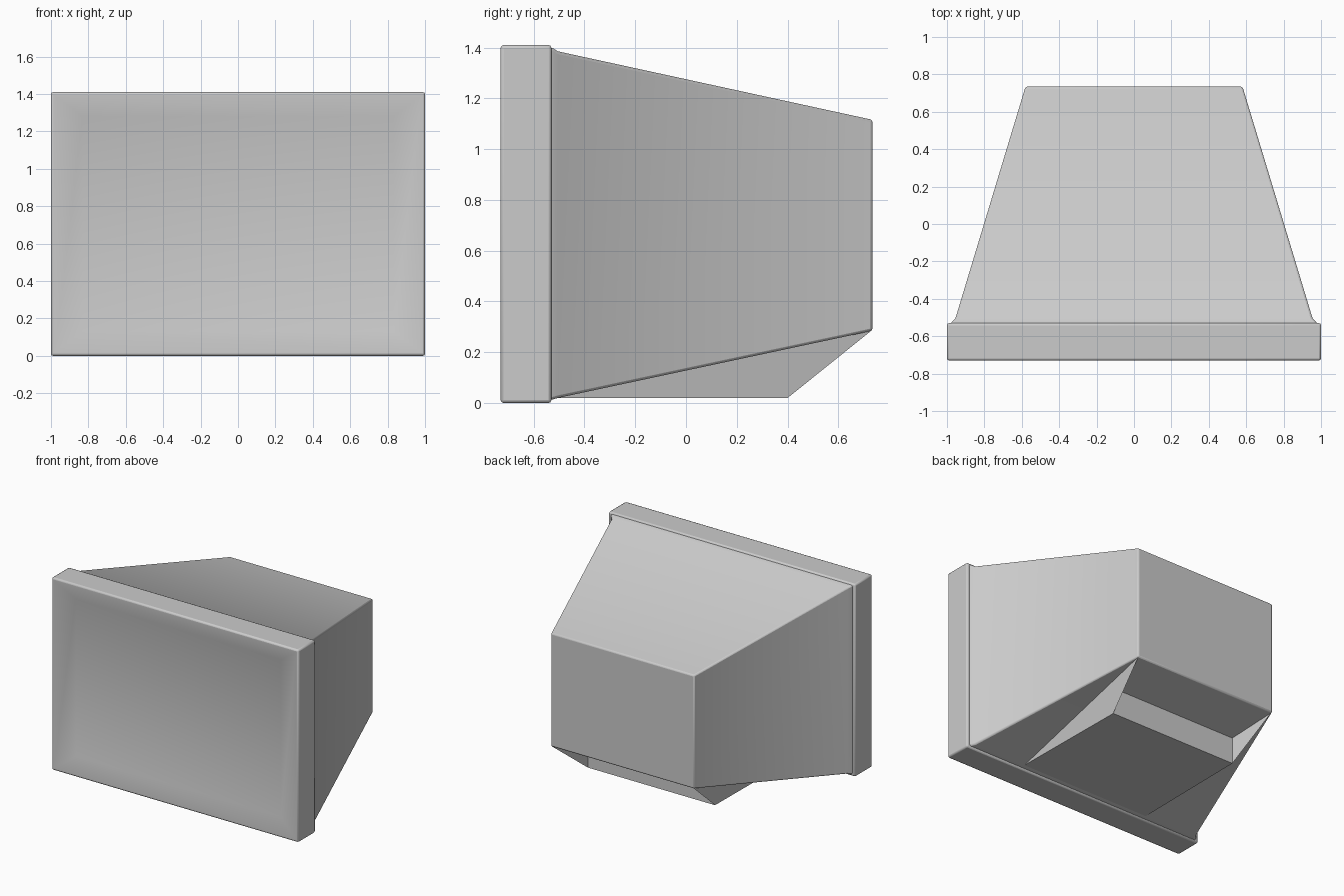
import bpy
import bmesh
from math import radians

if "Cube" in bpy.data.objects:
    bpy.data.objects.remove(bpy.data.objects["Cube"])


def finish(name, bm, bevel):
    bmesh.ops.recalc_face_normals(bm, faces=bm.faces)
    me = bpy.data.meshes.new(name)
    bm.to_mesh(me)
    bm.free()
    ob = bpy.data.objects.new(name, me)
    bpy.context.collection.objects.link(ob)
    if bevel:
        m = ob.modifiers.new("soft_edges", "BEVEL")
        m.width = bevel
        m.segments = 2
        m.limit_method = "ANGLE"
        m.angle_limit = radians(32)
    bpy.ops.object.select_all(action="DESELECT")
    ob.select_set(True)
    bpy.context.view_layer.objects.active = ob
    bpy.ops.object.shade_smooth_by_angle(angle=radians(30))
    return ob


def loft(name, rings, bevel):
    """Join rectangular rings (half width, bottom, top, y) and cap both ends."""
    bm = bmesh.new()
    loops = [[bm.verts.new((sx * hx, y, z)) for sx, z in
              ((-1, z0), (1, z0), (1, z1), (-1, z1))]
             for hx, z0, z1, y in rings]
    for a, b in zip(loops, loops[1:]):
        for i in range(4):
            j = (i + 1) % 4
            bm.faces.new((a[i], a[j], b[j], b[i]))
    bm.faces.new(loops[0][::-1])
    bm.faces.new(loops[-1])
    return finish(name, bm, bevel)


# Front frame with the shallow recessed screen
loft("screen_frame", [
    (0.83, 0.13, 1.28, -0.69),
    (0.98, 0.02, 1.39, -0.73),
    (1.00, 0.00, 1.41, -0.73),
    (1.00, 0.00, 1.41, -0.53),
], 0.012)

# Tapered rear housing, with a small flared collar behind the frame
loft("rear_housing", [
    (0.98, 0.012, 1.40, -0.54),
    (0.975, 0.014, 1.398, -0.525),
    (0.955, 0.02, 1.385, -0.505),
    (0.58, 0.285, 1.115, 0.735),
], 0.01)

# Foot under the housing: flat base, upright back, side fins to the rear corners
bm = bmesh.new()
sides = []
for s in (1, -1):
    front, heel, top, corner = [bm.verts.new((s * x, y, z)) for x, y, z in (
        (0.525, -0.51, 0.02), (0.515, 0.40, 0.02),
        (0.515, 0.40, 0.216), (0.575, 0.73, 0.285))]
    bm.faces.new((front, heel, corner))
    bm.faces.new((heel, top, corner))
    bm.faces.new((front, corner, top))
    sides.append((front, heel, top))
(f0, h0, t0), (f1, h1, t1) = sides
bm.faces.new((f0, f1, h1, h0))
bm.faces.new((h0, h1, t1, t0))
bm.faces.new((f0, t0, t1, f1))
finish("foot", bm, 0)
